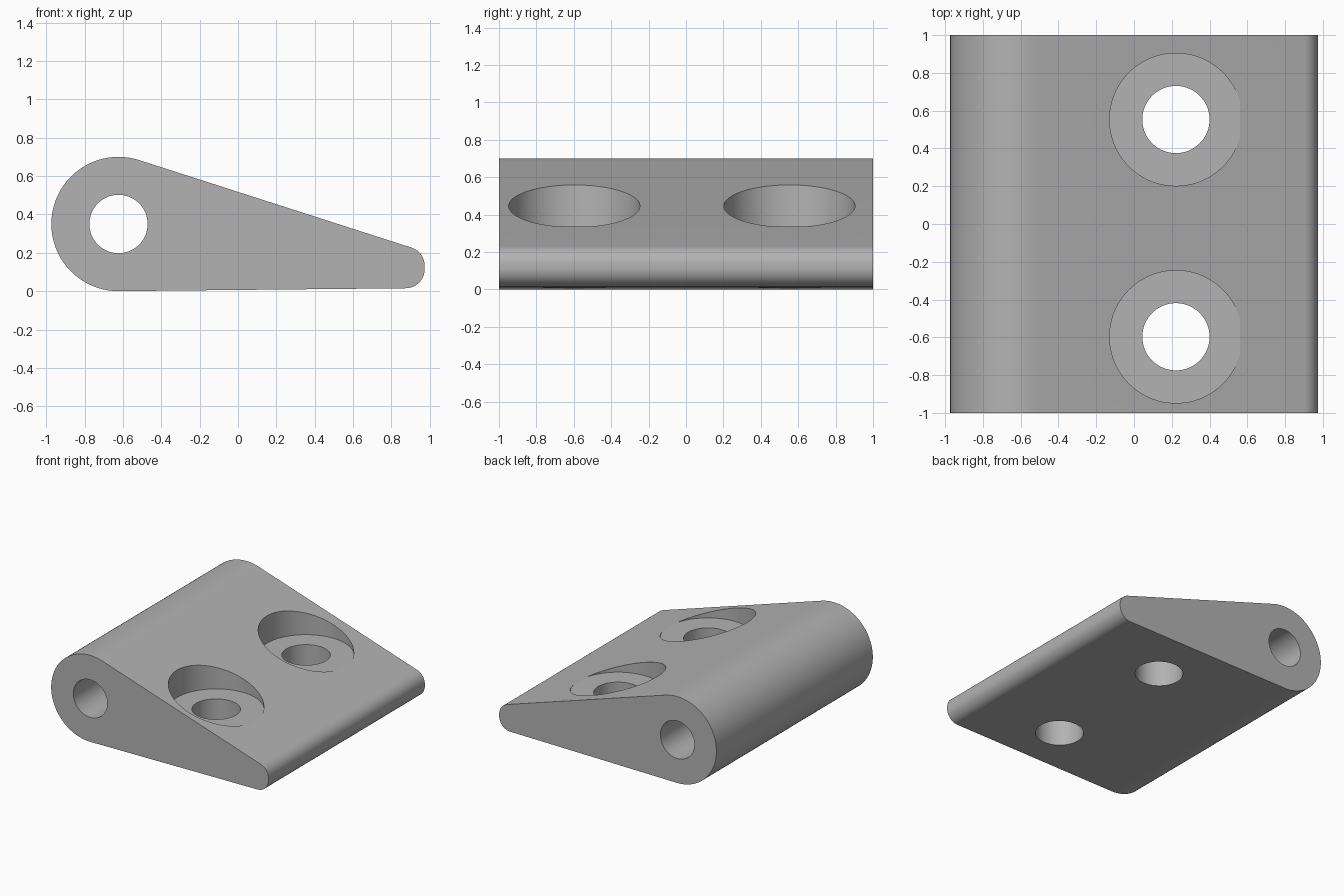
import bpy, bmesh
from math import sin, cos, radians, pi
from mathutils import Matrix

cube = bpy.data.objects.get("Cube")
if cube:
    bpy.data.objects.remove(cube, do_unlink=True)

HINGE = (-0.623, 0.35)
TILT = 17.8            # slope of the top face in degrees

grey = bpy.data.materials.new("plain grey")
grey.use_nodes = True
color = (0.45, 0.45, 0.45, 1)
grey.diffuse_color = color
grey.node_tree.nodes["Principled BSDF"].inputs["Base Color"].default_value = color


def make_object(name, bm):
    mesh = bpy.data.meshes.new(name)
    bmesh.ops.recalc_face_normals(bm, faces=bm.faces)
    bm.to_mesh(mesh)
    bm.free()
    mesh.materials.append(grey)
    obj = bpy.data.objects.new(name, mesh)
    bpy.context.collection.objects.link(obj)
    return obj


def arc(center, radius, start, end, steps):
    angles = [radians(start + (end - start) * i / steps) for i in range(steps + 1)]
    return [(center[0] + radius * cos(a), center[1] + radius * sin(a)) for a in angles]


def cutter(name, radius, depth, location, rotation=Matrix()):
    bm = bmesh.new()
    bmesh.ops.create_cone(bm, cap_ends=True, segments=96, radius1=radius,
                          radius2=radius, depth=depth,
                          matrix=Matrix.Translation(location) @ rotation)
    obj = make_object(name, bm)
    obj.hide_render = True
    return obj


# Wedge body: round knuckle tapering to a thin rounded edge
profile = arc(HINGE, 0.35, 90 - TILT, 269.4, 64)
profile += arc((0.873, 0.115), 0.1, -90.6, 0, 16)
profile += arc((0.873, 0.132), 0.1, 0, 90 - TILT, 14)
bm = bmesh.new()
face = bm.faces.new([bm.verts.new((x, -1, z)) for x, z in profile])
side = bmesh.ops.extrude_face_region(bm, geom=[face])["geom"]
bmesh.ops.translate(bm, vec=(0, 2, 0),
                    verts=[v for v in side if isinstance(v, bmesh.types.BMVert)])
body = make_object("hinge_leaf", bm)

# Pin bore along the knuckle, then counterbored screw holes
cutters = [cutter("pin_bore_cutter", 0.152, 3, (HINGE[0], 0, HINGE[1]),
                  Matrix.Rotation(pi / 2, 4, "X"))]
for label, y in (("front", -0.597), ("back", 0.553)):
    cutters.append(cutter(label + "_screw_hole_cutter", 0.178, 2, (0.222, y, 0.3)))
    cutters.append(cutter(label + "_counterbore_cutter", 0.351, 1, (0.222, y, 0.837)))

bpy.context.view_layer.objects.active = body
body.select_set(True)
for tool in cutters:
    cut = body.modifiers.new(tool.name, "BOOLEAN")
    cut.operation = "DIFFERENCE"
    cut.solver = "EXACT"
    cut.object = tool
    bpy.ops.object.modifier_apply(modifier=cut.name)
for tool in cutters:
    bpy.data.objects.remove(tool, do_unlink=True)

for obj in bpy.context.selected_objects:
    obj.select_set(obj == body)
bpy.ops.object.shade_smooth_by_angle(angle=radians(15))
